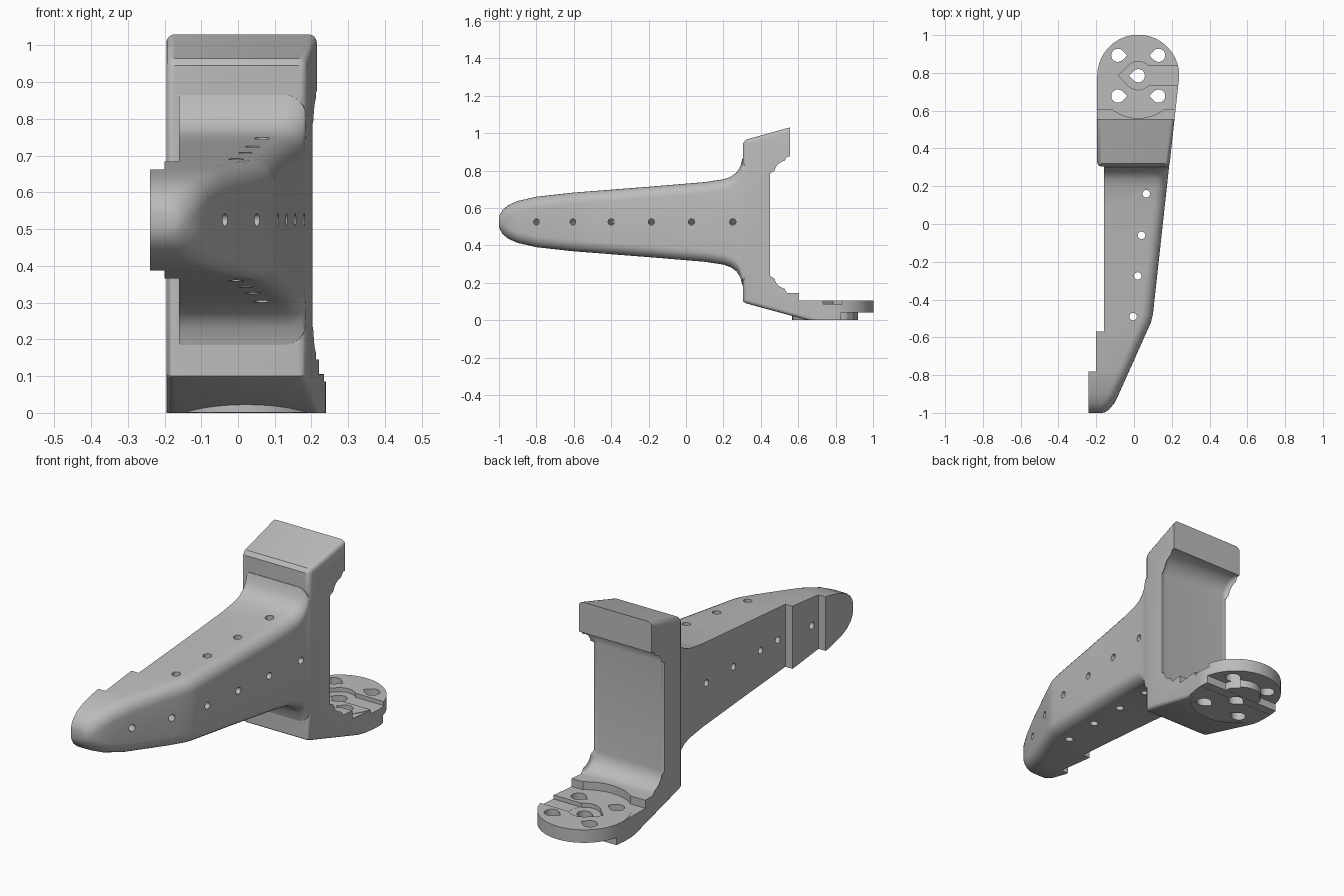
import bpy, bmesh, math
from mathutils import Vector

cube = bpy.data.objects.get("Cube")
if cube:
    bpy.data.objects.remove(cube)

grey = bpy.data.materials.new("plain_grey")
grey.use_nodes = True
GREY = (0.5, 0.5, 0.5, 1)
grey.diffuse_color = GREY
grey.node_tree.nodes["Principled BSDF"].inputs["Base Color"].default_value = GREY


def make(name, bm):
    bmesh.ops.recalc_face_normals(bm, faces=bm.faces[:])
    mesh = bpy.data.meshes.new(name)
    bm.to_mesh(mesh)
    bm.free()
    mesh.materials.append(grey)
    ob = bpy.data.objects.new(name, mesh)
    bpy.context.collection.objects.link(ob)
    return ob


def skin(bm, rings):
    """Join equal rings of points into a closed solid."""
    rows = [[bm.verts.new(p) for p in ring] for ring in rings]
    n = len(rows[0])
    for a, b in zip(rows, rows[1:]):
        for i in range(n):
            j = (i + 1) % n
            bm.faces.new((a[i], a[j], b[j], b[i]))
    bm.faces.new(rows[0])
    bm.faces.new(rows[-1])


def prism(name, outline, z0, z1):
    bm = bmesh.new()
    skin(bm, [[(x, y, z) for x, y in outline] for z in (z0, z1)])
    return make(name, bm)


def arc(cx, cy, r, a0, a1, n):
    angles = [math.radians(a0 + (a1 - a0) * i / n) for i in range(n + 1)]
    return [(cx + r * math.cos(a), cy + r * math.sin(a)) for a in angles]


def disc(name, x, y, r, z0, z1):
    return prism(name, arc(x, y, r, 0, 354.375, 63), z0, z1)


def box(name, x0, x1, y0, y1, z0, z1):
    return prism(name, [(x0, y0), (x1, y0), (x1, y1), (x0, y1)], z0, z1)


def teardrop(name, x, y, r, side, z0, z1):
    pts = arc(x, y, r, 45, 315, 18) + [(x + r * 1.41, y)]
    return prism(name, [(x + side * (px - x), py) for px, py in pts], z0, z1)


def rod(name, centre, axis, r, length):
    bm = bmesh.new()
    bmesh.ops.create_cone(bm, cap_ends=True, segments=20, radius1=r, radius2=r, depth=length)
    ob = make(name, bm)
    ob.rotation_euler = Vector(axis).to_track_quat('Z', 'Y').to_euler()
    ob.location = centre
    return ob


def combine(target, tool, operation):
    mod = target.modifiers.new("combine", 'BOOLEAN')
    mod.object, mod.operation, mod.solver = tool, operation, 'EXACT'
    bpy.context.view_layer.update()
    bpy.context.view_layer.objects.active = target
    bpy.ops.object.modifier_apply(modifier=mod.name)
    bpy.data.objects.remove(tool)


def lerp(table, y):
    for (y0, v0), (y1, v1) in zip(table, table[1:]):
        if y <= y1:
            return v0 + (v1 - v0) * (y - y0) / (y1 - y0)
    return table[-1][1]


def taper(y):
    return 0.154 + 0.109 * y


# C-shaped bracket: side profile swept across the width, right side tapered
profile = [(0.305, 0.1), (0.305, 0.945), (0.32, 0.965), (0.555, 1.03), (0.555, 0.875)]
profile += arc(0.54, 0.785, 0.09, 90, 180, 8) + arc(0.54, 0.235, 0.09, 180, 270, 8)
profile += [(0.605, 0.145), (0.605, 0.104), (0.785, 0.104), (0.785, 0), (0.65, 0), (0.32, 0.09)]
bm = bmesh.new()
skin(bm, [[(-0.195, y, z) for y, z in profile], [(taper(y), y, z) for y, z in profile]])
rim = []
for e in bm.edges:
    a, b = (v.co for v in e.verts)
    if (a.x < 0) == (b.x < 0) and min(a.y, b.y) < 0.535 and max(a.y, b.y) < 0.66:
        rim.append(e)
bmesh.ops.bevel(bm, geom=rim, offset=0.022, segments=4, profile=0.5, affect='EDGES')
body = make("bracket_body", bm)

# Tapered arm: flat left side with two steps, rounded right edges, flared root
MID = 0.525
half = [(-1, 0.02), (-0.995, 0.04), (-0.98, 0.065), (-0.95, 0.09), (-0.9, 0.112), (-0.8, 0.135),
        (-0.6, 0.157), (-0.2, 0.188), (0.1, 0.213), (0.2, 0.228), (0.24, 0.242), (0.27, 0.264),
        (0.29, 0.295), (0.302, 0.34), (0.38, 0.34)]
right = [(-1, -0.165), (-0.995, -0.15), (-0.98, -0.13), (-0.95, -0.105), (-0.9, -0.08),
         (-0.52, 0.09), (-0.48, 0.1), (0.38, 0.194)]
stations = sorted({y for y, _ in half + right} | {-0.78, -0.7799, -0.57, -0.5699})
rings = []
for y in stations:
    left = -0.24 if y <= -0.78 else -0.2 if y <= -0.57 else -0.16
    h, x = lerp(half, y), lerp(right, y)
    r = min(0.06, h * 0.9, (x - left) * 0.8)
    section = [(left, MID + h), (left, MID - h)]
    section += arc(x - r, MID - h + r, r, -90, 0, 6) + arc(x - r, MID + h - r, r, 0, 90, 6)
    rings.append([(px, y, pz) for px, pz in section])
bm = bmesh.new()
skin(bm, rings)
combine(body, make("arm", bm), 'UNION')

# Round mounting pad with its seat and stepped underside
CX, CY = 0.0225, 0.785
combine(body, disc("seat_cut", CX, CY, 0.225, 0.1045, 0.3), 'DIFFERENCE')
combine(body, disc("mounting_pad", CX, CY, 0.217, 0.001, 0.106), 'UNION')
combine(body, box("under_step", -0.5, 0.5, 0.83, 1.2, -0.1, 0.04), 'DIFFERENCE')
combine(body, disc("under_boss", CX, 0.82, 0.1, 0.002, 0.06), 'UNION')

# Shallow channel and screw holes in the pad
combine(body, teardrop("centre_recess", CX, CY, 0.075, -1, 0.085, 0.2), 'DIFFERENCE')
combine(body, box("channel", 0.05, 0.4, 0.732, 0.838, 0.0855, 0.2), 'DIFFERENCE')
combine(body, teardrop("centre_hole", CX, CY, 0.035, -1, -0.1, 0.2), 'DIFFERENCE')
for sx in (-1, 1):
    for sy in (-1, 1):
        hole = teardrop("pad_hole", CX + sx * 0.108, CY + sy * 0.108, 0.035, -sx, -0.1, 0.2)
        combine(body, hole, 'DIFFERENCE')

# Cross holes through the arm, square to its right face
for y in (-0.8, -0.605, -0.4, -0.185, 0.03, 0.25):
    slope = 0.45 if y < -0.5 else 0.109
    combine(body, rod("cross_hole", (lerp(right, y), y, MID), (1, -slope, 0), 0.017, 1), 'DIFFERENCE')

# Upright holes through the arm
for x, y in ((0.065, 0.16), (0.04, -0.06), (0.02, -0.275), (-0.005, -0.49)):
    combine(body, rod("upright_hole", (x, y, MID), (0, 0, 1), 0.02, 0.9), 'DIFFERENCE')

bpy.ops.object.select_all(action='DESELECT')
body.select_set(True)
bpy.context.view_layer.objects.active = body
bpy.ops.object.shade_smooth_by_angle(angle=math.radians(32))
